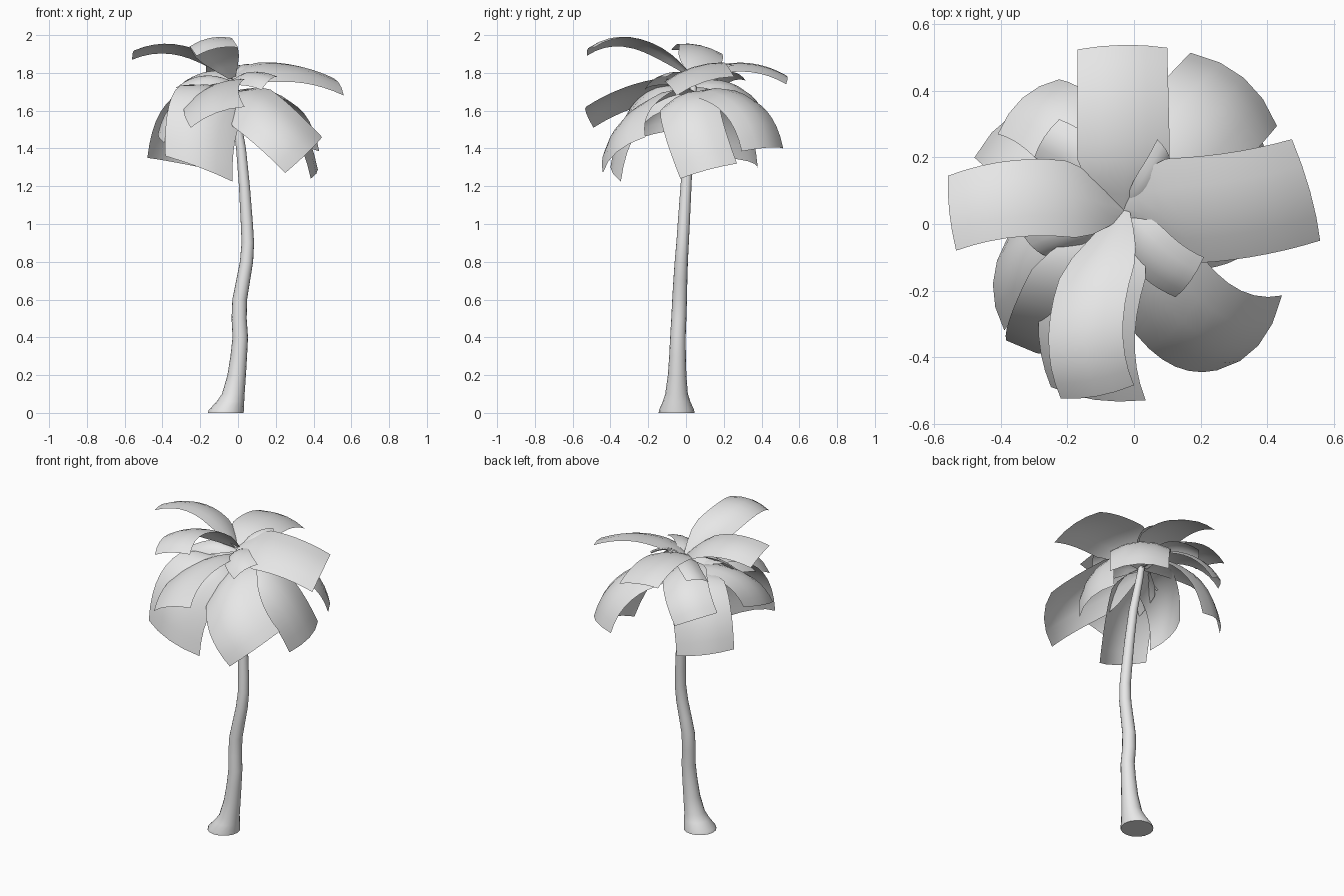
import bpy, bmesh, math
from mathutils import Vector

cube = bpy.data.objects.get("Cube")
if cube:
    bpy.data.objects.remove(cube, do_unlink=True)

GREY = (0.8, 0.8, 0.8, 1)
mat = bpy.data.materials.new("light_grey")
mat.use_nodes = True
mat.diffuse_color = GREY
bsdf = next(n for n in mat.node_tree.nodes if n.type == 'BSDF_PRINCIPLED')
bsdf.inputs["Base Color"].default_value = GREY
bsdf.inputs["Roughness"].default_value = 0.8


def finish(name, bm):
    """Turn a bmesh into a smooth shaded object."""
    mesh = bpy.data.meshes.new(name)
    bm.to_mesh(mesh)
    bm.free()
    mesh.materials.append(mat)
    obj = bpy.data.objects.new(name, mesh)
    bpy.context.collection.objects.link(obj)
    bpy.ops.object.select_all(action='DESELECT')
    obj.select_set(True)
    bpy.context.view_layer.objects.active = obj
    bpy.ops.object.shade_smooth_by_angle(angle=math.radians(50))


def skin(bm, rows, closed=False):
    """Bridge neighbouring rows of vertices with quads."""
    for a, b in zip(rows, rows[1:]):
        n = len(a)
        for j in range(n if closed else n - 1):
            k = (j + 1) % n
            bm.faces.new((a[j], a[k], b[k], b[j]))


# Trunk: flared foot and a wandering stem, as (x, y, z, radius)
stem = [(-.065, -.05, 0, .095), (-.062, -.05, .015, .093), (-.04, -.05, .06, .073),
        (-.025, -.05, .1, .06), (-.007, -.047, .2, .049), (.004, -.045, .3, .044),
        (.012, -.043, .4, .041), (.006, -.038, .5, .04), (.009, -.034, .6, .039),
        (.027, -.03, .7, .037), (.045, -.025, .8, .035), (.052, -.018, .9, .033),
        (.047, -.012, 1, .032), (.034, 0, 1.2, .029), (.016, .012, 1.4, .026),
        (-.015, .028, 1.6, .022), (-.03, .04, 1.73, .018)]
SIDES = 16
bm = bmesh.new()
rings = []
for x, y, z, r in stem:
    angles = [2 * math.pi * i / SIDES for i in range(SIDES)]
    rings.append([bm.verts.new((x + r * math.cos(a), y + r * math.sin(a), z)) for a in angles])
skin(bm, rings, closed=True)
bm.faces.new(rings[0][::-1])
bm.faces.new(rings[-1])
finish("trunk", bm)


def frond(name, left, right, base_z, reach, lift, sway=0.0, arch=0.14, full=0.33):
    """Arched leaf strip from crown to cut tip; sway bows its middle sideways."""
    left, right = Vector(left), Vector(right)
    base = Vector((-.03, .04, base_z))
    tip, half = (left + right) / 2, (right - left) / 2
    bend = base.lerp(tip, reach)
    bend.z = lift
    bm = bmesh.new()
    rows = []
    steps, across = 10, 4
    for i in range(steps + 1):
        t = i / steps
        spine = base * (1 - t) ** 2 + bend * 2 * t * (1 - t) + tip * t * t
        spine += half.normalized() * sway * 4 * t * (1 - t)
        along = (bend - base) * (1 - t) + (tip - bend) * t
        up = half.cross(along).normalized()
        width = 0.15 + 0.9 * math.sin(math.pi / 2 * min(1, t / full)) - 0.05 * t
        row = []
        for j in range(across + 1):
            s = 2 * j / across - 1
            hump = up * arch * 2 * half.length * width * (1 - s * s)
            row.append(bm.verts.new(spine + half * s * width + hump))
        rows.append(row)
    skin(bm, rows)
    finish(name, bm)


# Upper fronds, spreading and lifted
frond("upper_frond_east", (.475, .255, 1.78), (.56, -.05, 1.68), 1.77, .5, 1.87, .025, .08)
frond("upper_frond_north", (-.17, .525, 1.78), (.1, .53, 1.74), 1.77, .55, 1.89, 0, .08)
frond("upper_frond_west", (-.535, -.08, 1.92), (-.56, .145, 1.87), 1.77, .5, 2.02, .045, .08)
frond("upper_frond_south", (0, -.485, 1.935), (-.22, -.525, 1.89), 1.77, .55, 2.09, .07, .1)

# Middle fronds, sloping outward
frond("middle_frond_south", (.035, -.53, 1.62), (-.25, -.49, 1.51), 1.73, .6, 1.77, .07, .1)
frond("middle_frond_northwest", (-.41, .27, 1.59), (-.225, .435, 1.52), 1.73, .75, 1.77, .04)

# Lower fronds, drooping into a skirt
for name, left, right, reach, sway in [
        ("southeast", (.445, -.215, 1.46), (.25, -.44, 1.27), .75, .11),
        ("southwest", (-.03, -.345, 1.225), (-.385, -.35, 1.36), .85, .02),
        ("west", (-.39, -.32, 1.43), (-.38, -.04, 1.5), .85, .03),
        ("east", (.375, .27, 1.32), (.385, -.03, 1.24), .8, .07),
        ("northeast", (.17, .515, 1.4), (.43, .295, 1.385), .82, 0),
        ("northwest", (-.48, .2, 1.35), (-.2, .38, 1.3), .85, 0)]:
    frond("lower_frond_" + name, left, right, 1.68, reach, 1.71, sway)

# Short young leaves around the crown
for name, left, right, lift, sway in [
        ("northwest", (-.3, .2, 1.73), (-.225, .315, 1.76), 1.82, .03),
        ("north", (.07, .255, 1.84), (.11, .19, 1.8), 1.86, .01),
        ("southeast", (.21, -.1, 1.78), (.125, -.22, 1.71), 1.82, .03),
        ("west", (-.25, -.1, 1.68), (-.33, -.04, 1.72), 1.8, 0)]:
    frond("young_leaf_" + name, left, right, 1.75, .5, lift, sway, full=.5)
